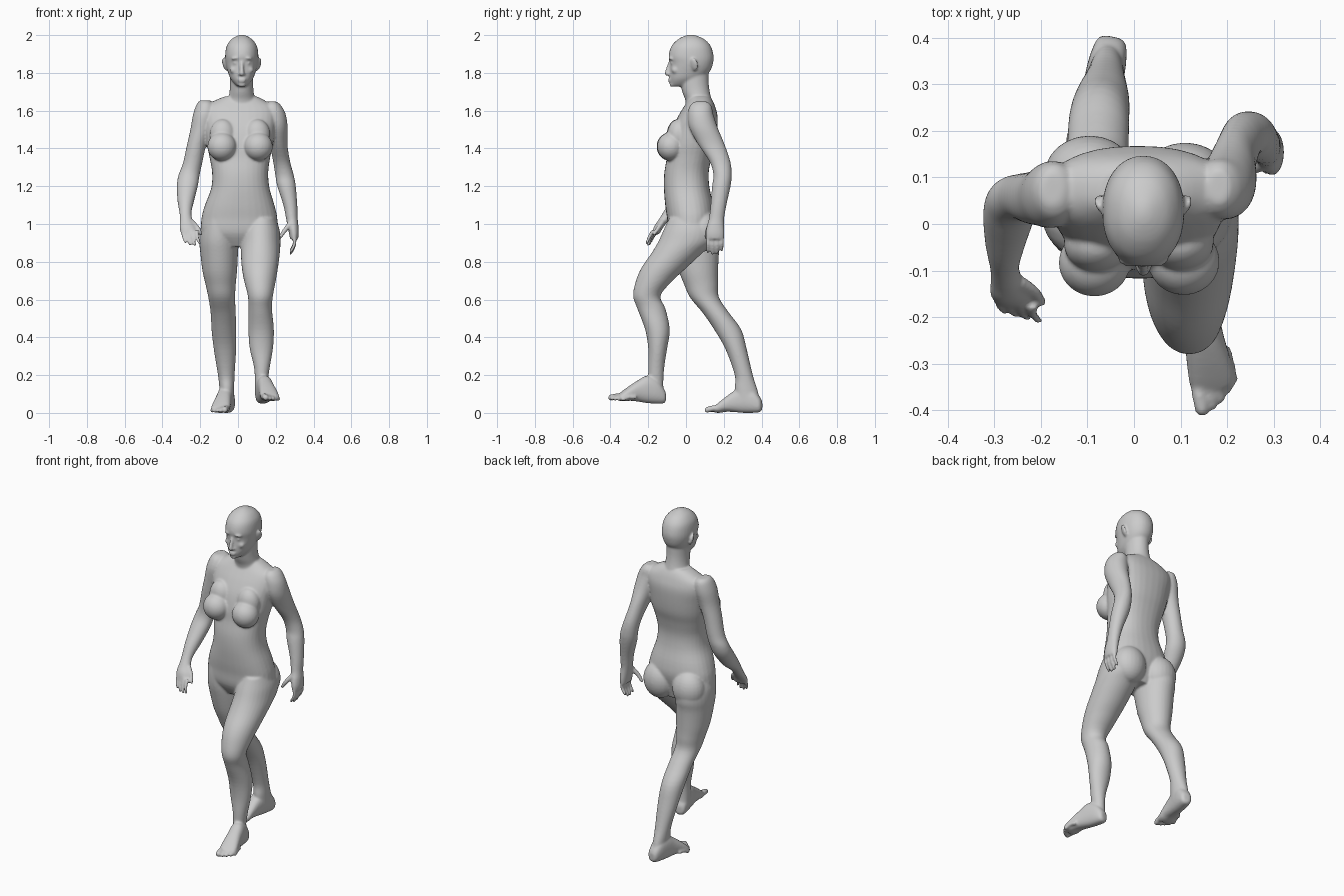
import bpy, bmesh, math
from mathutils import Vector, Matrix

bm = bmesh.new()
N = 32


def smooth_rows(rows, steps=4):
    """Catmull-Rom resampling of rows of numbers."""
    out = []
    for i in range(len(rows) - 1):
        a, b, c, d = (rows[max(i - 1, 0)], rows[i], rows[i + 1], rows[min(i + 2, len(rows) - 1)])
        for s in range(steps):
            t = s / steps
            out.append([0.5 * (2 * q + (r - p) * t + (2 * p - 5 * q + 4 * r - w) * t * t
                               + (3 * q - p - 3 * r + w) * t ** 3) for p, q, r, w in zip(a, b, c, d)])
    return out + [list(rows[-1])]


def loft(sections, e=2.0):
    """Skin superellipse sections given as (centre, u axis, v axis)."""
    rings = []
    for c, u, v in sections:
        ring = []
        for k in range(N):
            a = 2 * math.pi * k / N
            ca, sa = math.cos(a), math.sin(a)
            ring.append(bm.verts.new(c + u * math.copysign(abs(ca) ** (2 / e), ca)
                                     + v * math.copysign(abs(sa) ** (2 / e), sa)))
        rings.append(ring)
    for r, s in zip(rings, rings[1:]):
        for k in range(N):
            bm.faces.new((r[k], r[(k + 1) % N], s[(k + 1) % N], s[k]))
    bm.faces.new(rings[0])
    bm.faces.new(rings[-1])


def slices(rows, e=2.0):
    """Horizontal slices: z, x min, x max, y min, y max."""
    loft([(Vector(((x0 + x1) / 2, (y0 + y1) / 2, z)), Vector(((x1 - x0) / 2, 0, 0)),
           Vector((0, (y1 - y0) / 2, 0))) for z, x0, x1, y0, y1 in smooth_rows(rows)], e)


def ball(c, r, rot=(0, 0, 0)):
    m = Matrix.Translation(c)
    for ang, ax in zip(rot, "XYZ"):
        m = m @ Matrix.Rotation(ang, 4, ax)
    bmesh.ops.create_uvsphere(bm, u_segments=24, v_segments=16, radius=1,
                              matrix=m @ Matrix.Diagonal((*r, 1)))


def tube(pts, r0, r1):
    """Round-tipped tapering digit along a path."""
    rows = [Vector(p) for p in smooth_rows(pts)]
    n = len(rows) - 1
    secs = []
    for i, p in enumerate(rows):
        t = (rows[min(i + 1, n)] - rows[max(i - 1, 0)]).normalized()
        u = t.cross(Vector((0.3, 0.9, 0.2))).normalized()
        r = r0 + (r1 - r0) * i / n
        secs.append((p, u * r, t.cross(u) * r))
    loft(secs)
    ball(rows[-1], (r1, r1, r1))


def foot(heel, d, inner, z0, slope):
    heel, d, inner = Vector((*heel, z0)), Vector((*d, slope)), Vector((*inner, 0))
    # distance from heel, half width, sole height, top height
    rows = [(0, .018, .018, .06), (.012, .032, .004, .085), (.05, .04, 0, .13), (.1, .042, 0, .145),
            (.145, .043, .004, .12), (.19, .047, .006, .088), (.23, .05, 0, .056), (.255, .044, .002, .034)]
    loft([(heel + d * s + Vector((0, 0, (zb + zt) / 2)), inner * w, Vector((0, 0, (zt - zb) / 2)))
          for s, w, zb, zt in smooth_rows(rows)], 2.4)
    for i in range(5):
        r = 0.016 if i == 0 else 0.0105
        side = (.034, .011, -.009, -.027, -.044)[i]
        tip = (.288, .286, .274, .258, .238)[i]
        a = heel + d * (tip - .07) + inner * side * .95 + Vector((0, 0, .024))
        b = heel + d * (tip - .03) + inner * side + Vector((0, 0, .024))
        c = heel + d * tip + inner * side + Vector((0, 0, r))
        tube([a, b, c], r, r)


# torso
slices([(.88, -.11, .13, -.05, .11), (.95, -.19, .205, -.09, .13), (1.03, -.193, .208, -.10, .15),
        (1.10, -.175, .193, -.11, .145), (1.19, -.142, .167, -.117, .125), (1.27, -.137, .16, -.115, .12),
        (1.35, -.15, .17, -.102, .135), (1.42, -.165, .185, -.095, .155), (1.50, -.178, .195, -.075, .165),
        (1.57, -.19, .205, -.042, .167), (1.62, -.18, .195, -.012, .155), (1.655, -.12, .14, .01, .14),
        (1.675, -.07, .10, .02, .125)], 2.3)
for x, y in ((-.085, -.083), (.107, -.08)):          # breasts
    ball((x, y, 1.41), (.077, .073, .076))
    ball((x * .95, y + .04, 1.47), (.07, .06, .085))
for x, y in ((-.095, .105), (.11, .09)):             # buttocks
    ball((x, y, .965), (.098, .085, .11))

# neck
slices([(1.62, -.08, .115, .0, .14), (1.66, -.055, .092, -.005, .135), (1.70, -.045, .083, -.02, .126),
        (1.75, -.042, .08, -.03, .12), (1.82, -.042, .08, -.03, .12)])

# head
slices([(1.728, .0, .04, -.072, -.01), (1.742, -.018, .058, -.083, .05), (1.77, -.04, .08, -.087, .09),
        (1.81, -.055, .095, -.087, .128), (1.85, -.065, .105, -.084, .143), (1.89, -.068, .108, -.092, .146),
        (1.94, -.061, .101, -.078, .132), (1.975, -.038, .078, -.046, .102), (1.994, -.01, .05, -.012, .064),
        (2.002, .012, .028, .015, .037)], 2.15)
tube([(.02, -.082, 1.86), (.02, -.094, 1.825), (.02, -.102, 1.797)], .009, .012)   # nose
ball((.02, -.086, 1.766), (.024, .01, .006))         # upper lip
ball((.02, -.085, 1.755), (.02, .01, .006))          # lower lip
ball((.02, -.073, 1.738), (.022, .014, .013))        # chin
for s in (-1, 1):
    ball((.02 + s * .031, -.073, 1.878), (.026, .02, .008), (0, s * .15, 0))       # brow
    ball((.02 + s * .031, -.072, 1.852), (.014, .01, .008))                        # eye
    ball((.02 + s * .04, -.055, 1.815), (.024, .022, .02))                         # cheek
    ball((.02 + s * .011, -.092, 1.793), (.009, .009, .007))                       # nostril
    ball((.02 + s * .09, .043, 1.845), (.009, .022, .036), (.15, s * .25, -s * .45))   # ear

# forward leg
slices([(1.03, .05, .20, -.09, .12), (.97, .02, .22, -.118, .155), (.91, .015, .225, -.145, .15),
        (.85, .015, .222, -.18, .09), (.77, .02, .212, -.235, .005), (.70, .032, .20, -.265, -.07),
        (.62, .052, .185, -.28, -.135), (.55, .055, .18, -.257, -.108), (.44, .055, .19, -.216, -.086),
        (.34, .062, .185, -.20, -.10), (.24, .085, .168, -.20, -.115), (.15, .09, .156, -.20, -.12),
        (.09, .09, .156, -.19, -.113)])
foot((.122, -.108), (.2, -.98), (-.98, -.2), .045, .07)

# trailing leg
slices([(1.03, -.18, -.03, -.08, .15), (.97, -.2, -.005, -.082, .18), (.91, -.205, .0, -.078, .185),
        (.85, -.2, .0, -.065, .175), (.75, -.188, -.005, -.038, .17), (.68, -.172, -.012, -.01, .17),
        (.61, -.157, -.015, .022, .175), (.53, -.145, -.012, .088, .228), (.44, -.14, -.01, .15, .293),
        (.335, -.128, -.01, .21, .322), (.2, -.106, -.018, .258, .354), (.13, -.098, -.02, .258, .376),
        (.06, -.09, -.02, .265, .395)])
foot((-.046, .402), (-.2, -.98), (.98, -.2), 0, 0)

# forward arm and palm
slices([(1.655, -.20, -.15, .04, .11), (1.635, -.218, -.125, .012, .13), (1.58, -.238, -.115, -.008, .135),
        (1.50, -.252, -.14, -.005, .12), (1.42, -.27, -.168, .0, .112), (1.32, -.292, -.19, .008, .108),
        (1.26, -.315, -.203, .0, .102), (1.20, -.324, -.213, -.035, .08), (1.12, -.32, -.233, -.088, .02),
        (1.06, -.31, -.246, -.122, -.055), (1.02, -.308, -.24, -.147, -.09), (.985, -.31, -.222, -.17, -.118),
        (.945, -.302, -.212, -.182, -.142)])
for i in range(4):
    x, y, drop = -.292 + .0245 * i, -.153 - .007 * i, (0, .012, .015, .006)[i]
    tube([(x, y, .965), (x + .003, y - .02, .935 - drop / 2), (x + .014, y - .034, .905 - drop)], .0105, .008)
tube([(-.245, -.125, 1.01), (-.214, -.145, .98), (-.196, -.168, .948)], .015, .009)

# trailing arm and palm
slices([(1.648, .16, .205, .045, .115), (1.625, .135, .23, .02, .135), (1.58, .13, .253, .01, .145),
        (1.51, .145, .263, .018, .168), (1.42, .168, .262, .065, .205), (1.33, .186, .276, .125, .235),
        (1.26, .197, .295, .145, .242), (1.20, .208, .306, .138, .236), (1.10, .24, .314, .13, .214),
        (1.03, .254, .316, .122, .202), (.99, .262, .32, .11, .202), (.95, .27, .322, .104, .204),
        (.92, .276, .318, .106, .202)])
for i in range(4):
    y, drop = .116 + .0245 * i, (.008, .017, .013, .0)[i]
    tube([(.298, y, .935), (.298, y, .895 - drop / 2), (.278, y, .86 - drop)], .0108, .008)
tube([(.275, .13, 1.0), (.243, .112, .96), (.222, .11, .927)], .015, .009)

# fuse the parts into one smooth skin
bmesh.ops.recalc_face_normals(bm, faces=bm.faces)
mesh = bpy.data.meshes.new("body")
bm.to_mesh(mesh)
bm.free()
body = bpy.data.objects.new("body", mesh)
bpy.context.collection.objects.link(body)
fuse = body.modifiers.new("fuse", 'REMESH')
fuse.mode = 'VOXEL'
fuse.voxel_size = 0.006
fuse.use_smooth_shade = True
soften = body.modifiers.new("soften", 'SMOOTH')
soften.factor = 0.5
soften.iterations = 7
